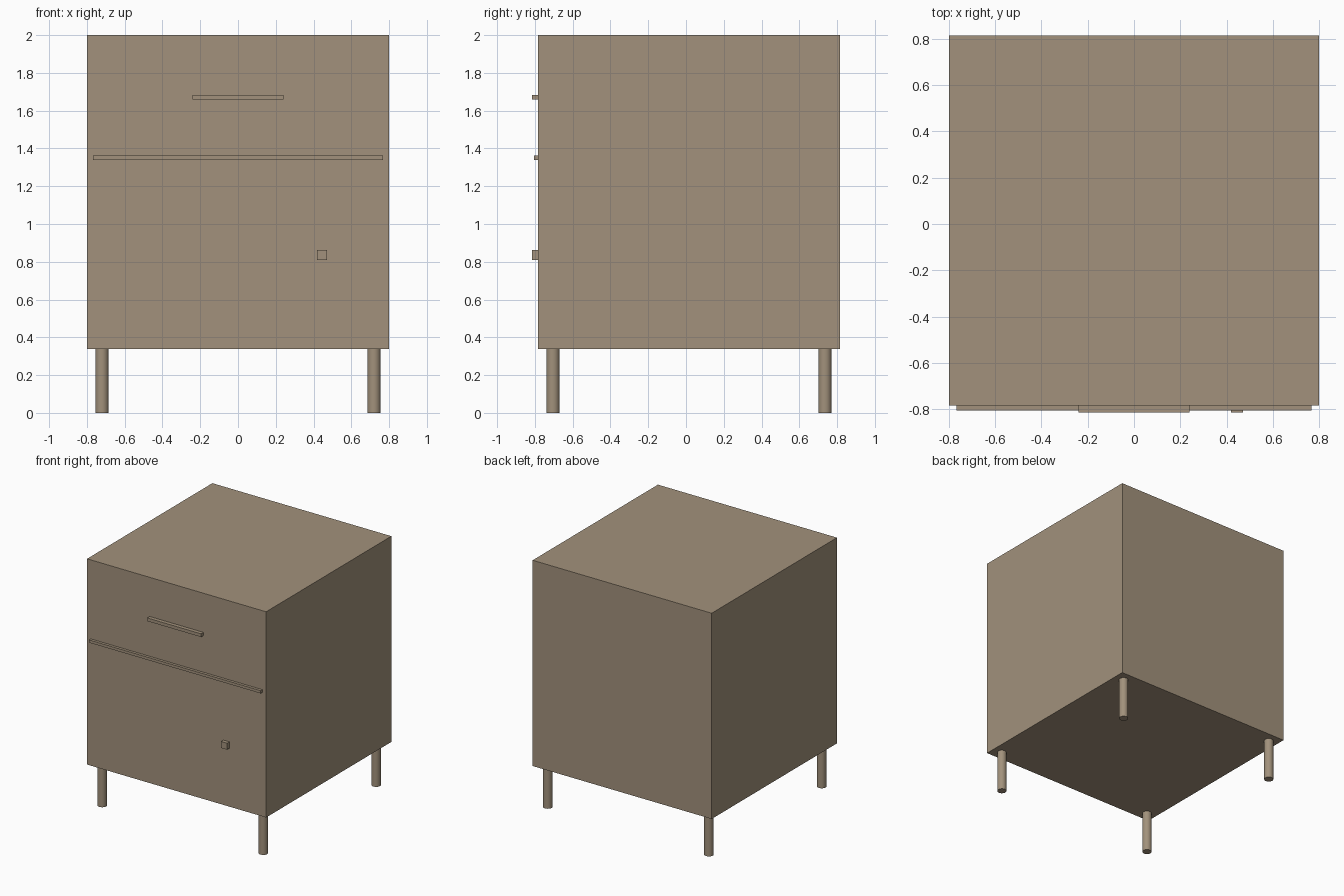
import bpy

if "Cube" in bpy.data.objects:
    bpy.data.objects.remove(bpy.data.objects["Cube"])

wood = bpy.data.materials.new("light_brown_wood")
wood.diffuse_color = (0.36, 0.285, 0.2, 1.0)
wood.use_nodes = True
wood.node_tree.nodes["Principled BSDF"].inputs["Base Color"].default_value = wood.diffuse_color


def box(name, lo, hi):
    """Box spanning two opposite corners."""
    bpy.ops.mesh.primitive_cube_add(size=1, location=[(a + b) / 2 for a, b in zip(lo, hi)])
    ob = bpy.context.object
    ob.name = name
    ob.scale = [b - a for a, b in zip(lo, hi)]
    bpy.ops.object.transform_apply(location=False, rotation=False, scale=True)
    ob.data.materials.append(wood)


FRONT, BACK, BOTTOM = -0.784, 0.815, 0.338

# Cabinet body
box("cabinet_body", (-0.8, FRONT, BOTTOM), (0.8, BACK, 2.0))

# Drawer handle, dividing strip and door knob on the front
box("drawer_handle", (-0.24, -0.815, 1.658), (0.24, FRONT, 1.684))
box("divider_strip", (-0.767, -0.806, 1.34), (0.767, FRONT, 1.362))
box("door_knob", (0.419, -0.815, 0.81), (0.472, FRONT, 0.862))

# Four round legs
mid_y = (FRONT + BACK) / 2
for side, sx in (("left", -1), ("right", 1)):
    for end, sy in (("front", -1), ("back", 1)):
        bpy.ops.mesh.primitive_cylinder_add(
            vertices=32, radius=0.035, depth=BOTTOM,
            location=(sx * 0.72, mid_y + sy * 0.72, BOTTOM / 2))
        leg = bpy.context.object
        leg.name = f"{end}_{side}_leg"
        leg.data.materials.append(wood)
        bpy.ops.object.shade_smooth_by_angle()
